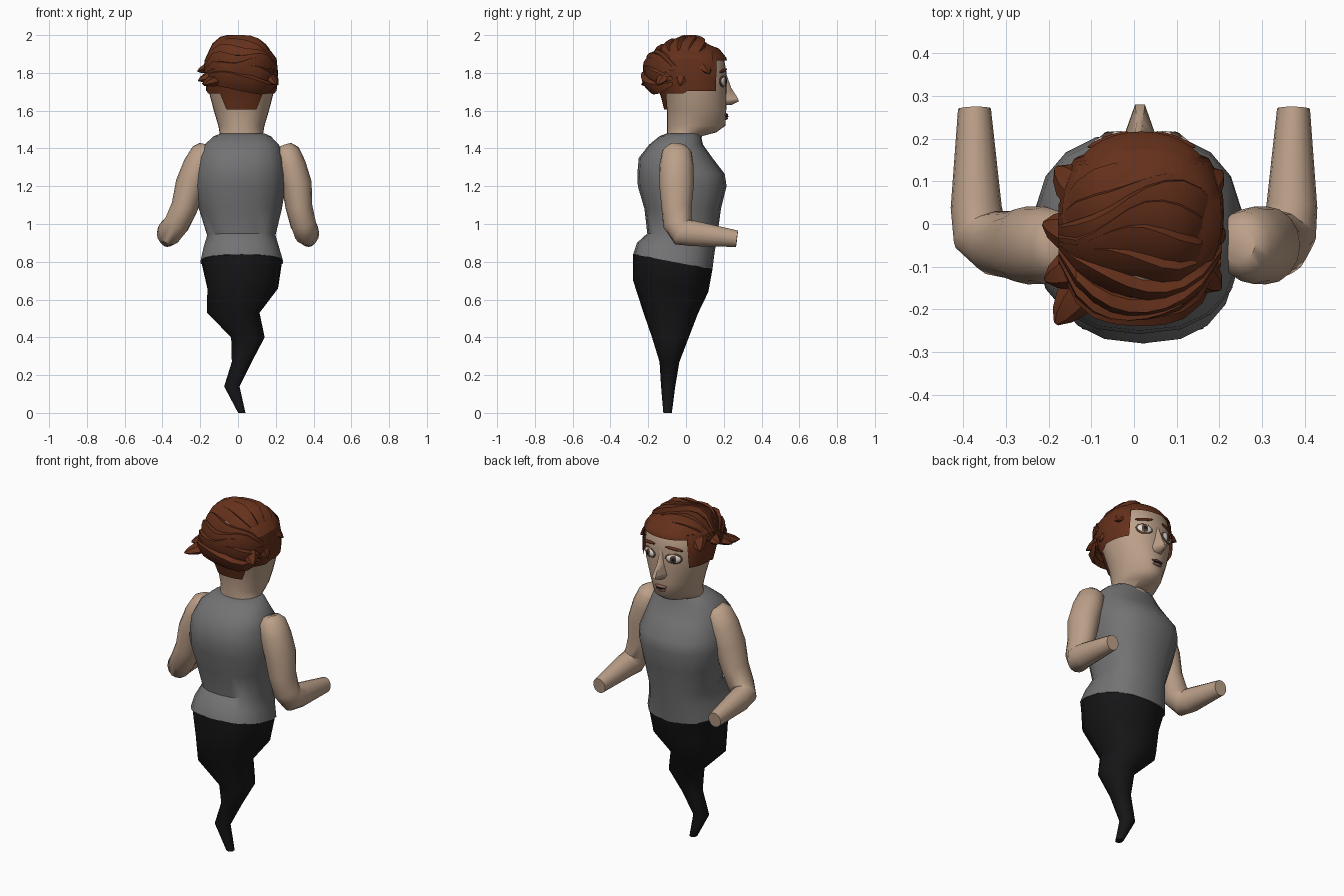
import bpy, bmesh, math, random
from mathutils import Vector, Matrix

if "Cube" in bpy.data.objects:
    bpy.data.objects.remove(bpy.data.objects["Cube"])

random.seed(4)


def material(name, rgb):
    m = bpy.data.materials.new(name)
    m.diffuse_color = (*rgb, 1)
    m.use_nodes = True
    m.node_tree.nodes["Principled BSDF"].inputs["Base Color"].default_value = m.diffuse_color
    return m


SKIN = material("skin", (0.50, 0.35, 0.25))
HAIR = material("hair", (0.13, 0.030, 0.011))
BLACK = material("black", (0.008, 0.008, 0.009))
WHITE = material("white", (0.75, 0.72, 0.68))
BROWN = material("brown", (0.10, 0.05, 0.03))
LIP = material("lip", (0.24, 0.11, 0.10))
GREY = material("grey", (0.17, 0.17, 0.175))


def loft(name, rings, mat, angle=40, caps=(True, True)):
    """Skin a list of equal-sized point rings into one object."""
    bm = bmesh.new()
    vs = [[bm.verts.new(p) for p in r] for r in rings]
    n = len(vs[0])
    for a, b in zip(vs, vs[1:]):
        for i in range(n):
            bm.faces.new((a[i], a[(i + 1) % n], b[(i + 1) % n], b[i]))
    if caps[0]:
        bm.faces.new(vs[0])
    if caps[1]:
        bm.faces.new(vs[-1])
    bmesh.ops.recalc_face_normals(bm, faces=bm.faces)
    me = bpy.data.meshes.new(name)
    bm.to_mesh(me)
    bm.free()
    ob = bpy.data.objects.new(name, me)
    bpy.context.collection.objects.link(ob)
    if mat:
        me.materials.append(mat)
    if angle:
        bpy.ops.object.select_all(action='DESELECT')
        ob.select_set(True)
        bpy.context.view_layer.objects.active = ob
        bpy.ops.object.shade_smooth_by_angle(angle=math.radians(angle))
    return ob


def oval(z, x0, x1, y0, y1, a, e=2.3, tilt=0.0):
    """Point on a rounded-box section; angle 0 looks along +y."""
    s, c = math.sin(a), math.cos(a)
    fx = math.copysign(abs(s) ** (2 / e), s)
    fy = math.copysign(abs(c) ** (2 / e), c)
    return Vector(((x0 + x1) / 2 + fx * (x1 - x0) / 2,
                   (y0 + y1) / 2 + fy * (y1 - y0) / 2, z - tilt * fy))


def angles(n):
    return [2 * math.pi * i / n for i in range(n)]


# Sleeveless top and tapering tail: z, x range, y range, tilt
top = [(0.80, -.20, .24, -.28, .14, .04), (0.87, -.185, .22, -.26, .15, .03),
       (0.94, -.165, .20, -.205, .165, .01), (1.08, -.21, .235, -.22, .185, 0),
       (1.20, -.235, .255, -.255, .215, 0), (1.265, -.23, .255, -.258, .205, 0),
       (1.35, -.21, .24, -.25, .14, 0), (1.42, -.18, .22, -.195, .09, 0),
       (1.465, -.13, .175, -.14, .08, 0), (1.48, -.09, .14, -.10, .075, 0)]
tail = [(0.80, -.20, .24, -.28, .14, .04), (0.67, -.17, .22, -.28, .118, .03),
        (0.53, -.17, .12, -.225, .065, 0), (0.40, -.04, .145, -.18, .015, 0),
        (0.27, -.035, .075, -.14, -.035, 0), (0.14, -.075, .01, -.132, -.057, 0),
        (0.00, 0.0, .04, -.12, -.075, 0)]
for name, rows, mat, n in (("tank_top", top, GREY, 18), ("tail", tail, BLACK, 10)):
    loft(name, [[oval(*r[:5], a, 2.4, r[5]) for a in angles(n)] for r in rows], mat, 50)

# Arms: distance from body axis, axis shift, y, z, radius
arm = [(.205, .04, -.045, 1.415, .045), (.215, .04, -.048, 1.385, .075),
       (.245, .035, -.05, 1.31, .087), (.28, .03, -.05, 1.21, .088),
       (.303, .02, -.05, 1.09, .077), (.335, .01, -.045, 1.00, .074),
       (.362, 0, -.02, .957, .072), (.370, 0, .04, .95, .065), (.374, 0, .27, .922, .042)]
for side, name in ((-1, "left_arm"), (1, "right_arm")):
    pts = [Vector((side * d + s, y, z)) for d, s, y, z, r in arm]
    rings = []
    for i, p in enumerate(pts):
        t = (pts[min(i + 1, len(pts) - 1)] - pts[max(i - 1, 0)]).normalized()
        u = (Vector((1, 0, 0)) - t * t.x).normalized()
        v = t.cross(u)
        r = arm[i][4]
        rings.append([p + u * (r * .92 * math.cos(a)) + v * (r * 1.04 * math.sin(a))
                      for a in angles(16)])
    loft(name, rings, SKIN, 50)

# Head and neck: z, half width, back y, front y
HEAD = [(1.40, .112, -.10, .07), (1.465, .113, -.10, .085), (1.485, .116, -.10, .16),
        (1.52, .122, -.10, .208), (1.60, .146, -.10, .213), (1.70, .172, -.125, .215),
        (1.80, .180, -.17, .215), (1.88, .172, -.17, .20), (1.93, .13, -.13, .16),
        (1.955, .06, -.06, .09)]
CX = 0.018


def head_point(z, a, grow=0.0):
    z0 = min(max(z, HEAD[0][0]), HEAD[-1][0])
    for p, q in zip(HEAD, HEAD[1:]):
        if z0 <= q[0]:
            break
    f = (z0 - p[0]) / (q[0] - p[0])
    rx, y0, y1 = (p[k] + (q[k] - p[k]) * f for k in (1, 2, 3))
    pt = oval(z, CX - rx - grow, CX + rx + grow, y0 - grow, y1 + grow, a, 2.2)
    narrow = 0.3 * max(0, math.cos(a)) * max(0, min(1, (1.75 - z) / .25))
    pt.x = CX + (pt.x - CX) * (1 - narrow)
    return pt


loft("head", [[head_point(r[0], a) for a in angles(32)] for r in HEAD], SKIN, 60)

# Nose: z, half width, tip y
loft("nose", [[Vector((.014 + w * k, y, z)) for k, y in
               ((-1, .18), (-1, .205), (-.3, tip), (.3, tip), (1, .205), (1, .18))]
              for z, w, tip in ((1.79, .014, .215), (1.72, .022, .24), (1.665, .036, .275),
                                (1.65, .038, .28), (1.63, .026, .24))], SKIN, 60)


def blob(name, loc, scale, mat, turn=0.0, roll=0.0):
    bpy.ops.mesh.primitive_uv_sphere_add(segments=16, ring_count=10, location=loc)
    ob = bpy.context.object
    ob.name = name
    ob.scale = scale
    ob.rotation_euler = (Matrix.Rotation(turn, 3, 'Z') @ Matrix.Rotation(roll, 3, 'Y')).to_euler()
    ob.data.materials.append(mat)
    bpy.ops.object.shade_smooth()


# Eyes and brows
for side, name in ((-1, "left"), (1, "right")):
    a = side * math.radians(24)
    p = head_point(1.755, a)
    turn = -side * .36
    out = Vector((-math.sin(turn), math.cos(turn), 0))
    blob(name + "_eye_rim", p - out * .005, (.048, .012, .031), BROWN, turn)
    blob(name + "_eye", p - out * .003, (.042, .015, .025), WHITE, turn)
    blob(name + "_iris", p + out * .007, (.020, .007, .021), BROWN, turn)
    blob(name + "_pupil", p + out * .011, (.010, .005, .011), BLACK, turn)
    blob(name + "_brow", head_point(1.812, a), (.052, .009, .008), HAIR, turn, side * .16)

# Mouth
m = head_point(1.57, 0)
blob("upper_lip", m + Vector((-.003, -.002, .009)), (.036, .014, .009), LIP)
blob("lower_lip", m + Vector((-.003, -.002, -.010)), (.029, .014, .009), LIP)
blob("mouth_opening", m + Vector((-.003, .004, 0)), (.027, .010, .005), BLACK)


# Close-cropped hair base following the hairline
def hairline(a):
    d = abs((math.degrees(a) + 180) % 360 - 180)
    if d < 48:
        return 1.865
    if d < 105:
        return 1.705
    return 1.69 if d < 148 else 1.605


loft("hair_base", [[head_point(hairline(a) + (1.96 - hairline(a)) * k / 6, a, .014)
                    for a in angles(40)] for k in range(7)], HAIR, 30, (False, True))

# Swept locks crossing the head from left to right, layered front to nape
LOCKS = 12
for k in range(LOCKS):
    th0 = math.radians(34 + 160 * k / (LOCKS - 1))
    lift = random.uniform(-.010, .010)
    end = random.uniform(.175, .20)
    rings = []
    for j in range(10):
        u = -1 + 2 * j / 9
        x = .008 + (.185 if u < 0 else end) * u
        # gather the locks towards one point on the left
        th = th0 + (math.radians(125) - th0) * .35 * max(0, -u) + .14 * math.sin(2.6 * u + k)
        fall = (1 - .83 * abs(u) ** 3) ** .5
        rad = Vector((0, math.cos(th), math.sin(th)))
        tan = Vector((0, -rad.z, rad.y))
        c = Vector((x, -.005, 1.77)) + rad * ((.197 + lift) * fall)
        w = .048 * (1 - .75 * abs(u) ** 4)
        h = .030 * (1 - .6 * abs(u) ** 4)
        # wedge-like section with one raised edge
        rings.append([c + tan * (w * p) + rad * (h * q) for p, q in
                      ((-1, .1), (-.75, 1), (.1, .75), (1, -.2), (.5, -1), (-.6, -1))])
    loft("hair_lock_%02d" % k, rings, HAIR, 35)

# Loose tufts at the back left and over the right temple
for i, (x, y, z, dx, dy, dz) in enumerate((
        (-.13, -.10, 1.79, -.075, -.03, -.03), (-.12, -.15, 1.76, -.06, -.08, -.02),
        (-.14, -.02, 1.83, -.07, .02, -.02), (.15, .08, 1.86, .055, .04, -.06),
        (.16, -.02, 1.82, .05, -.01, -.08), (.14, -.10, 1.80, .06, -.05, -.06),
        (-.13, .08, 1.86, -.05, .05, -.05))):
    p, d = Vector((x, y, z)), Vector((dx, dy, dz))
    q = d.to_track_quat('Z', 'Y')
    loft("hair_tuft_%d" % i, [[p + d * t + q @ Vector((r * math.cos(a), .6 * r * math.sin(a), 0))
                              for a in angles(6)]
                             for t, r in ((-.4, .05), (.4, .045), (.8, .028), (1.05, .006))],
         HAIR, 35)
